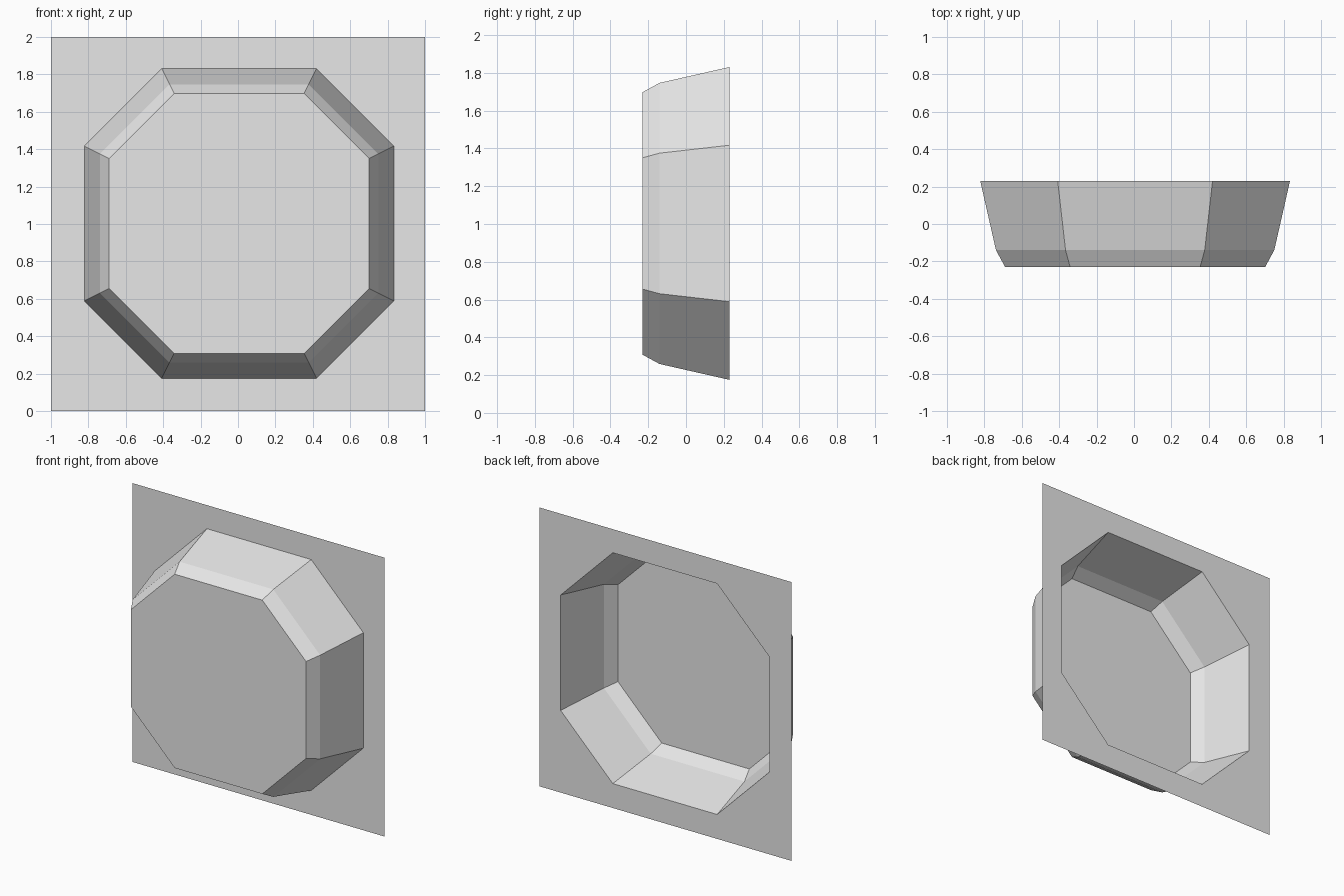
import bpy
import bmesh

cube = bpy.data.objects.get("Cube")
if cube:
    bpy.data.objects.remove(cube, do_unlink=True)

COLOUR = (0.8, 0.8, 0.8, 1.0)
plaster = bpy.data.materials.new("light_grey")
plaster.use_nodes = True
plaster.diffuse_color = COLOUR
plaster.node_tree.nodes["Principled BSDF"].inputs["Base Color"].default_value = COLOUR

BACK_Y = 0.23
CENTRE_X, CENTRE_Z = 0.006, 1.003
# half width of the octagon and its depth, from the wall to the front plate
RINGS = [(0.828, BACK_Y), (0.744, -0.14), (0.695, -0.23)]


def octagon(bm, half, y):
    """Octagon whose straight sides are as long as half its width."""
    h = half / 2
    corners = [(half, h), (h, half), (-h, half), (-half, h),
               (-half, -h), (-h, -half), (h, -half), (half, -h)]
    return [bm.verts.new((CENTRE_X + x, y, CENTRE_Z + z)) for x, z in corners]


def finish(bm, name):
    mesh = bpy.data.meshes.new(name)
    bm.to_mesh(mesh)
    bm.free()
    mesh.materials.append(plaster)
    obj = bpy.data.objects.new(name, mesh)
    bpy.context.collection.objects.link(obj)


# Flat square wall with an octagonal opening
bm = bmesh.new()
hole = octagon(bm, *RINGS[0])
square = [bm.verts.new((x, BACK_Y, 1 + z)) for x, z in ((1, 1), (-1, 1), (-1, -1), (1, -1))]
for i in range(4):
    a, b, c = hole[2 * i], hole[2 * i + 1], hole[(2 * i + 2) % 8]
    bm.faces.new((a, square[i], b))
    bm.faces.new((b, square[i], square[(i + 1) % 4], c))
finish(bm, "wall_panel")

# Hollow octagonal bulge with a chamfered rim and a flat front
bm = bmesh.new()
loops = [octagon(bm, *ring) for ring in RINGS]
for back, front in zip(loops, loops[1:]):
    for i in range(8):
        j = (i + 1) % 8
        bm.faces.new((back[i], back[j], front[j], front[i]))
bm.faces.new(loops[-1])
finish(bm, "octagonal_bulge")
